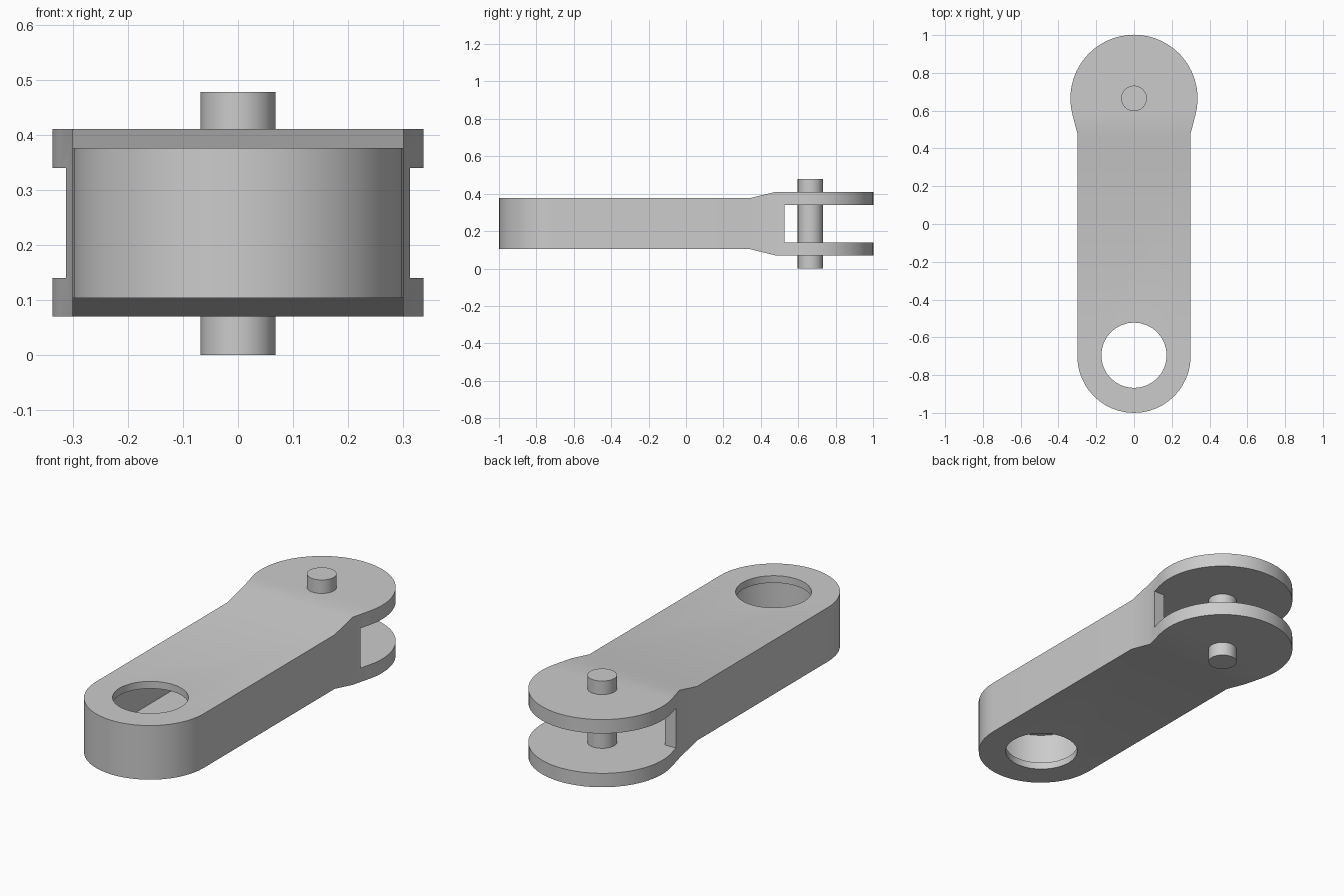
import bpy, bmesh
from math import pi, cos, sin, radians
from mathutils import Matrix

cube = bpy.data.objects.get("Cube")
if cube:
    bpy.data.objects.remove(cube, do_unlink=True)

# Single grey metal
metal = bpy.data.materials.new("grey_metal")
metal.use_nodes = True
grey = (0.6, 0.6, 0.6, 1)
metal.diffuse_color = grey
metal.node_tree.nodes["Principled BSDF"].inputs["Base Color"].default_value = grey

EYE_Y, PIN_Y, MID_Z = -0.70, 0.665, 0.24


def arc(cy, r, start, end, steps):
    """Points on a circle centred on x = 0, angles in degrees."""
    angles = [radians(start + (end - start) * i / steps) for i in range(steps + 1)]
    return [(r * cos(a), cy + r * sin(a)) for a in angles]


def prism(name, points, low, high, matrix=None):
    """Extrude a closed outline along z, then optionally reorient it."""
    bm = bmesh.new()
    face = bm.faces.new([bm.verts.new((x, y, low)) for x, y in points])
    top = bmesh.ops.extrude_face_region(bm, geom=[face])["geom"]
    verts = [v for v in top if isinstance(v, bmesh.types.BMVert)]
    bmesh.ops.translate(bm, verts=verts, vec=(0, 0, high - low))
    if matrix:
        bm.transform(matrix)
    bmesh.ops.recalc_face_normals(bm, faces=bm.faces)
    mesh = bpy.data.meshes.new(name)
    bm.to_mesh(mesh)
    bm.free()
    mesh.materials.append(metal)
    obj = bpy.data.objects.new(name, mesh)
    bpy.context.collection.objects.link(obj)
    return obj


def activate(obj):
    bpy.ops.object.select_all(action='DESELECT')
    obj.select_set(True)
    bpy.context.view_layer.objects.active = obj


def boolean(obj, cutter, operation):
    cutter.hide_render = True
    mod = obj.modifiers.new(operation.title(), 'BOOLEAN')
    mod.operation, mod.object, mod.solver = operation, cutter, 'EXACT'
    activate(obj)
    bpy.ops.object.modifier_apply(modifier=mod.name)
    bpy.data.objects.remove(cutter, do_unlink=True)


# Link body: plan outline with a round eye end and a flared disc end
outline = arc(EYE_Y, 0.30, -180, 0, 24) + [(0.30, 0.48)]
outline += arc(PIN_Y, 0.337, -15, 195, 32) + [(-0.30, 0.48)]
body = prism("link_body", outline, 0, 0.5)

# Side profile: the body thickens towards the fork
half = [(-1.2, 0.136), (0.34, 0.136), (0.48, 0.17), (1.2, 0.17)]
side = [(y, MID_Z + h) for y, h in half] + [(y, MID_Z - h) for y, h in reversed(half)]
to_side = Matrix(((0, 0, 1, 0), (1, 0, 0, 0), (0, 1, 0, 0), (0, 0, 0, 1)))
boolean(body, prism("side_profile", side, -0.5, 0.5, to_side), 'INTERSECT')

# Hollow interior, opening into the slot between the fork plates
cavity = arc(EYE_Y, 0.252, -180, 0, 24)
cavity += [(0.252, 0.526), (0.5, 0.526), (0.5, 1.2)]
cavity += [(-0.5, 1.2), (-0.5, 0.526), (-0.252, 0.526)]
boolean(body, prism("cavity_cutter", cavity, MID_Z - 0.1, MID_Z + 0.1), 'DIFFERENCE')

# Round eye through both plates
eye = arc(-0.695, 0.173, 0, 360, 32)[:-1]
boolean(body, prism("eye_cutter", eye, -0.1, 0.6), 'DIFFERENCE')

# Pin through the fork
pin = prism("fork_pin", arc(PIN_Y, 0.068, 0, 360, 24)[:-1], 0, 0.478)

for obj in (body, pin):
    activate(obj)
    bpy.ops.object.shade_smooth_by_angle(angle=radians(20))
